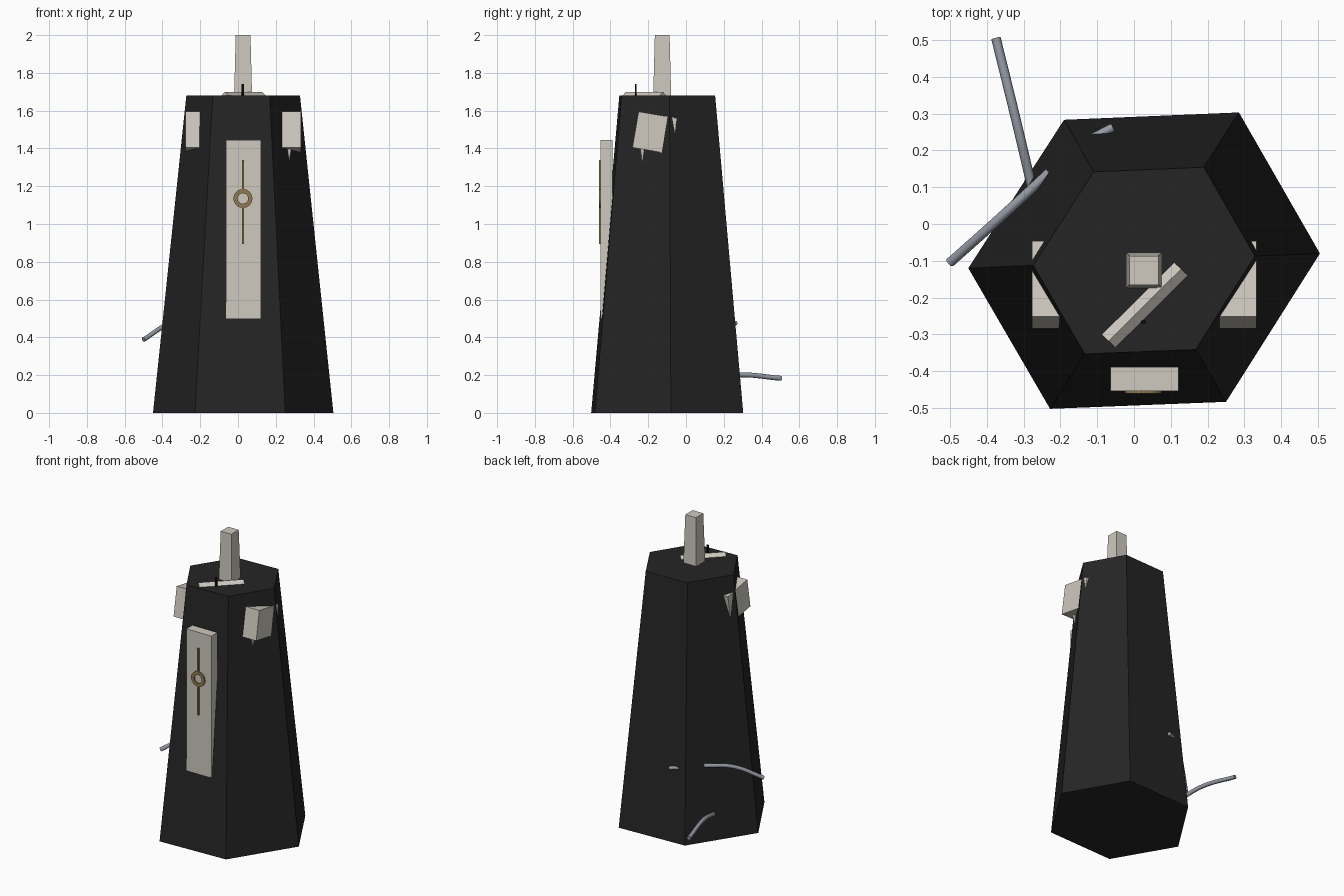
import bpy, bmesh, math
from mathutils import Vector

cube = bpy.data.objects.get("Cube")
if cube:
    bpy.data.objects.remove(cube, do_unlink=True)


def material(name, rgb):
    mat = bpy.data.materials.new(name)
    mat.use_nodes = True
    color = (*rgb, 1)
    mat.diffuse_color = color
    mat.node_tree.nodes["Principled BSDF"].inputs["Base Color"].default_value = color
    return mat


charcoal = material("charcoal", (0.018, 0.018, 0.018))
ivory = material("ivory", (0.62, 0.585, 0.52))
brass = material("brass", (0.28, 0.195, 0.08))
steel = material("steel", (0.30, 0.32, 0.37))
black = material("black", (0.003, 0.003, 0.003))


def loft(name, rings, mat, closed=False):
    """Skin consecutive rings of points, capping the ends unless closed."""
    bm = bmesh.new()
    loops = [[bm.verts.new(p) for p in ring] for ring in rings]
    pairs = list(zip(loops, loops[1:]))
    if closed:
        pairs.append((loops[-1], loops[0]))
    else:
        bm.faces.new(loops[0])
        bm.faces.new(loops[-1])
    n = len(loops[0])
    for a, b in pairs:
        for i in range(n):
            j = (i + 1) % n
            bm.faces.new((a[i], a[j], b[j], b[i]))
    bmesh.ops.recalc_face_normals(bm, faces=bm.faces)
    mesh = bpy.data.meshes.new(name)
    bm.to_mesh(mesh)
    bm.free()
    obj = bpy.data.objects.new(name, mesh)
    bpy.context.collection.objects.link(obj)
    mesh.materials.append(mat)
    return obj


def box(name, center, size, mat, tilt=0):
    x, y, z = (s / 2 for s in size)
    rings = [[(-x, -y, h), (x, -y, h), (x, y, h), (-x, y, h)] for h in (-z, z)]
    obj = loft(name, rings, mat)
    obj.location = center
    obj.rotation_euler.x = tilt
    return obj


def tube(name, points, radius, mat):
    curve = bpy.data.curves.new(name, "CURVE")
    curve.dimensions = "3D"
    curve.bevel_depth = radius
    curve.bevel_resolution = 2
    curve.use_fill_caps = True
    curve.resolution_u = 8
    spline = curve.splines.new("BEZIER")
    spline.bezier_points.add(len(points) - 1)
    for bp, p in zip(spline.bezier_points, points):
        bp.co = p
        bp.handle_left_type = bp.handle_right_type = "AUTO"
    curve.materials.append(mat)
    obj = bpy.data.objects.new(name, curve)
    bpy.context.collection.objects.link(obj)
    # Turn the curve into a mesh so its shading can be set
    bpy.ops.object.select_all(action="DESELECT")
    obj.select_set(True)
    bpy.context.view_layer.objects.active = obj
    bpy.ops.object.convert(target="MESH")
    bpy.ops.object.shade_smooth_by_angle(angle=math.radians(50))


# Tapered, slightly skewed six-sided tower
middle = Vector((0.027, -0.099, 0))
corners = [Vector(p) for p in ((0.505, -0.08, 0), (0.285, 0.303, 0), (-0.19, 0.283, 0),
                               (-0.45, -0.12, 0), (-0.228, -0.502, 0), (0.25, -0.483, 0))]
top = [middle + (c - middle) * 0.63 + Vector((0, 0, 1.68)) for c in corners]
loft("tower_body", [corners, top], charcoal)

# Chimney post on the roof
signs = ((-1, -1), (1, -1), (1, 1), (-1, 1))
loft("chimney", [[(0.027 + sx * w, -0.126 + sy * w, z) for sx, sy in signs]
                 for w, z in ((0.048, 1.66), (0.039, 2.0))], ivory)

# Diagonal ridge and thin needle on the roof
across = Vector((0.0185, -0.0175, 0))
ends = (Vector((-0.069, -0.318, 1.68)), Vector((0.128, -0.122, 1.68)))
loft("roof_ridge", [[e - across, e + across, e + Vector((0, 0, 0.02))] for e in ends], ivory)
box("roof_needle", (0.026, -0.266, 1.705), (0.013, 0.008, 0.07), black)

# Front panel with its ring and hands
box("front_panel", (0.028, -0.421, 0.972), (0.185, 0.064, 0.945), ivory)
dial = Vector((0.026, -0.453, 1.135))
rings = []
for i in range(24):
    a = math.tau * i / 24
    rings.append([dial + Vector((r * math.cos(a), y, r * math.sin(a)))
                  for r, y in ((0.028, 0.003), (0.05, 0.003), (0.05, -0.008), (0.028, -0.008))])
loft("dial_ring", rings, brass, closed=True)
for name, low, high in (("lower_hand", 0.895, 1.09), ("upper_hand", 1.18, 1.34)):
    box(name, (0.026, -0.456, (low + high) / 2), (0.012, 0.01, high - low), brass)

# Tilted beam whose ends stand out on both sides
box("cross_beam", (0.028, -0.165, 1.4825), (0.61, 0.208, 0.193), ivory, math.radians(-9.7))

# Small spike below the beam end
loft("beam_spike", [[(0.272 + sx * w, -0.232 + sy * w, z) for sx, sy in signs]
                    for w, z in ((0.012, 1.41), (0.001, 1.335))], ivory)

# Bent pipes coming out of the rear faces
tube("upper_pipe", [(-0.23, 0.14, 0.49), (-0.36, 0.02, 0.473), (-0.5, -0.105, 0.388)], 0.013, steel)
tube("lower_pipe", [(-0.275, 0.09, 0.165), (-0.315, 0.26, 0.2), (-0.375, 0.505, 0.183)], 0.013, steel)
tube("pipe_stub", [(-0.11, 0.235, 0.48), (-0.058, 0.262, 0.475)], 0.012, steel)
